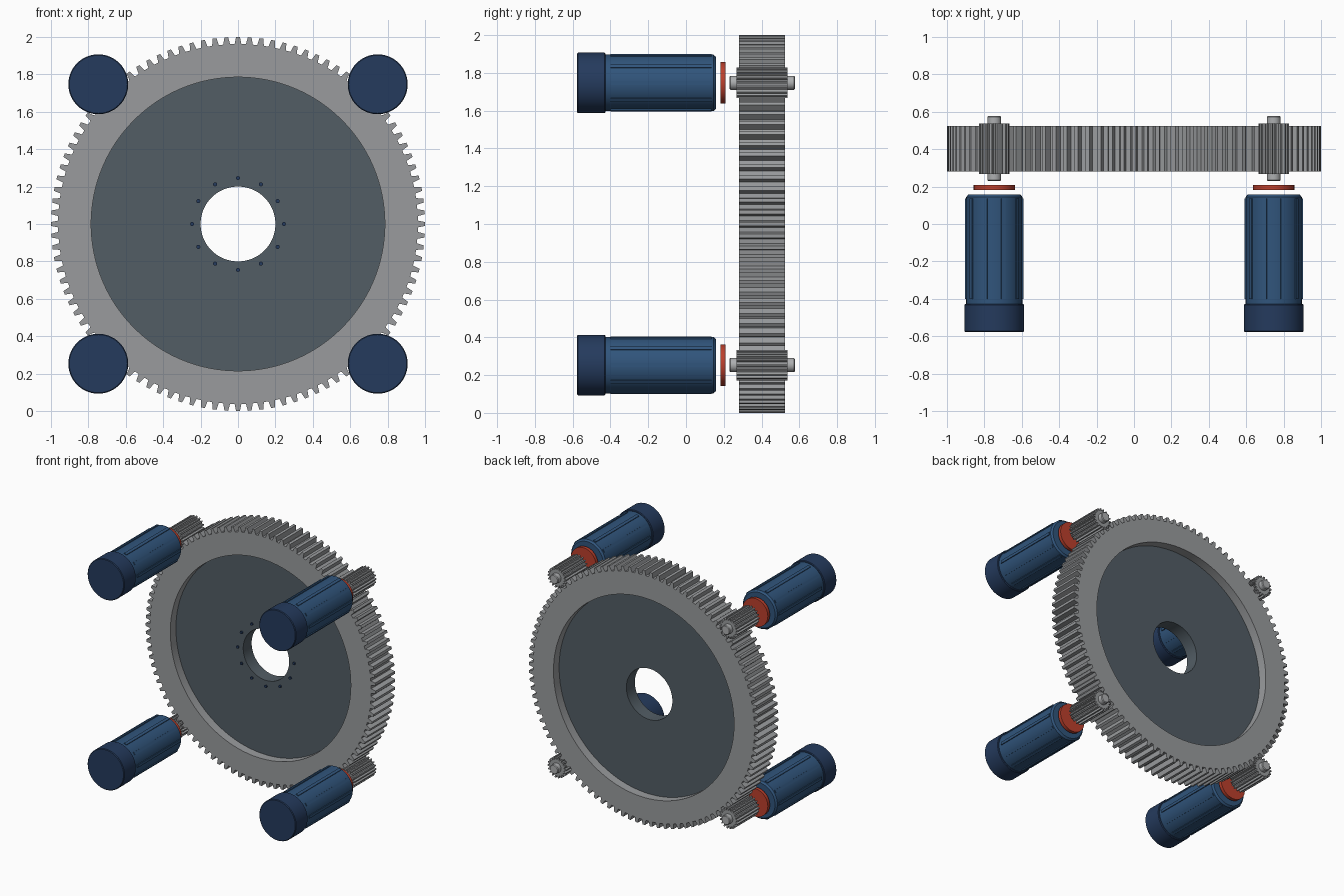
import bpy, bmesh, math
from mathutils import Matrix, Vector

cube = bpy.data.objects.get("Cube")
if cube:
    bpy.data.objects.remove(cube, do_unlink=True)


def material(name, rgb):
    m = bpy.data.materials.new(name)
    m.use_nodes = True
    colour = (*rgb, 1)
    m.diffuse_color = colour
    m.node_tree.nodes["Principled BSDF"].inputs["Base Color"].default_value = colour
    return m


STEEL = material("steel grey", (0.32, 0.33, 0.34))
SHAFT = material("light steel", (0.42, 0.43, 0.44))
SLATE = material("slate grey", (0.085, 0.11, 0.13))
BLUE = material("motor blue", (0.03, 0.09, 0.2))
NAVY = material("dark navy", (0.018, 0.043, 0.11))
RED = material("seal red", (0.5, 0.05, 0.025))


def circle(r, n):
    return [(r * math.cos(2 * math.pi * i / n), r * math.sin(2 * math.pi * i / n)) for i in range(n)]


def gear_outline(teeth, root, tip):
    """Outline of trapezoid teeth, four points to a tooth."""
    pts = []
    for i in range(teeth):
        for r, offset in ((root, -0.30), (tip, -0.16), (tip, 0.16), (root, 0.30)):
            a = 2 * math.pi * (i + offset) / teeth
            pts.append((r * math.cos(a), r * math.sin(a)))
    return pts


def finish(name, bm, mat, centre=(0, 0), smooth=True):
    bmesh.ops.recalc_face_normals(bm, faces=bm.faces[:])
    mesh = bpy.data.meshes.new(name)
    bm.to_mesh(mesh)
    bm.free()
    mesh.materials.append(mat)
    ob = bpy.data.objects.new(name, mesh)
    ob.location = (centre[0], 0, centre[1])
    bpy.context.collection.objects.link(ob)
    if smooth:
        bpy.ops.object.select_all(action="DESELECT")
        ob.select_set(True)
        bpy.context.view_layer.objects.active = ob
        bpy.ops.object.shade_smooth_by_angle(angle=math.radians(30))
    return ob


def loft(name, rings, mat, closed=False, **kw):
    """Join rings of (outline, y); cap the ends, or close back to the first ring."""
    bm = bmesh.new()
    loops = [[bm.verts.new((x, y, z)) for x, z in pts] for pts, y in rings]
    pairs = list(zip(loops, loops[1:]))
    if closed:
        pairs.append((loops[-1], loops[0]))
    else:
        bm.faces.new(loops[0])
        bm.faces.new(loops[-1])
    for a, b in pairs:
        for i in range(len(a)):
            j = (i + 1) % len(a)
            bm.faces.new((a[i], a[j], b[j], b[i]))
    return finish(name, bm, mat, **kw)


def turned(name, profile, mat, n=64, **kw):
    return loft(name, [(circle(r, n), y) for r, y in profile], mat, **kw)


def ribs(name, count, radius, y0, y1, mat, centre):
    """Thin raised bars set round the motor barrel."""
    bm = bmesh.new()
    for i in range(count):
        m = (Matrix.Rotation(2 * math.pi * i / count, 4, "Y")
             @ Matrix.Translation(Vector((radius, (y0 + y1) / 2, 0)))
             @ Matrix.Diagonal((0.02, y1 - y0, 0.022, 1)))
        bmesh.ops.create_cube(bm, size=1, matrix=m)
    return finish(name, bm, mat, centre, smooth=False)


# Toothed ring: same point count on the bore as on the teeth
TEETH = 100
teeth = gear_outline(TEETH, 0.962, 1.0)
bore = [tuple(Vector(p).normalized() * 0.785) for p in teeth]
loft("ring_gear", [(teeth, 0.28), (teeth, 0.525), (bore, 0.525), (bore, 0.28)],
     STEEL, closed=True, centre=(0, 1))

# Recessed web with a central hole
turned("gear_web", [(0.79, 0.35), (0.79, 0.455), (0.2, 0.455), (0.2, 0.35)],
       SLATE, n=128, closed=True, centre=(0, 1))

# Circle of bolts on the front of the web
for i, (x, z) in enumerate(circle(0.245, 12)):
    turned(f"hub_bolt_{i + 1}", [(0.011, 0.34), (0.011, 0.36)], NAVY, n=12, centre=(x, 1 + z))

# Four motors, each with its pinion
OFFSET = 0.747
for side, sx in (("left", 1), ("right", -1)):
    for level, sz in (("upper", 1), ("lower", -1)):
        tag = f"{level}_{side}"
        kw = {"centre": (sx * OFFSET, 1 + sz * OFFSET)}
        turned(f"motor_cap_{tag}", [(0.155, -0.577), (0.16, -0.572), (0.16, -0.432), (0.155, -0.427)],
               NAVY, **kw)
        turned(f"motor_barrel_{tag}", [(0.15, -0.43), (0.15, 0.145), (0.138, 0.158)], BLUE, **kw)
        ribs(f"motor_ribs_{tag}", 10, 0.146, -0.40, 0.135, BLUE, **kw)
        turned(f"motor_seal_{tag}", [(0.11, 0.182), (0.11, 0.208)], RED, **kw)
        turned(f"pinion_shaft_{tag}", [(0.032, 0.23), (0.037, 0.235), (0.037, 0.572), (0.032, 0.577)],
               SHAFT, n=32, **kw)
        pinion = gear_outline(18, 0.064, 0.081)
        loft(f"pinion_{tag}", [(pinion, 0.268), (pinion, 0.538)], STEEL, **kw)
